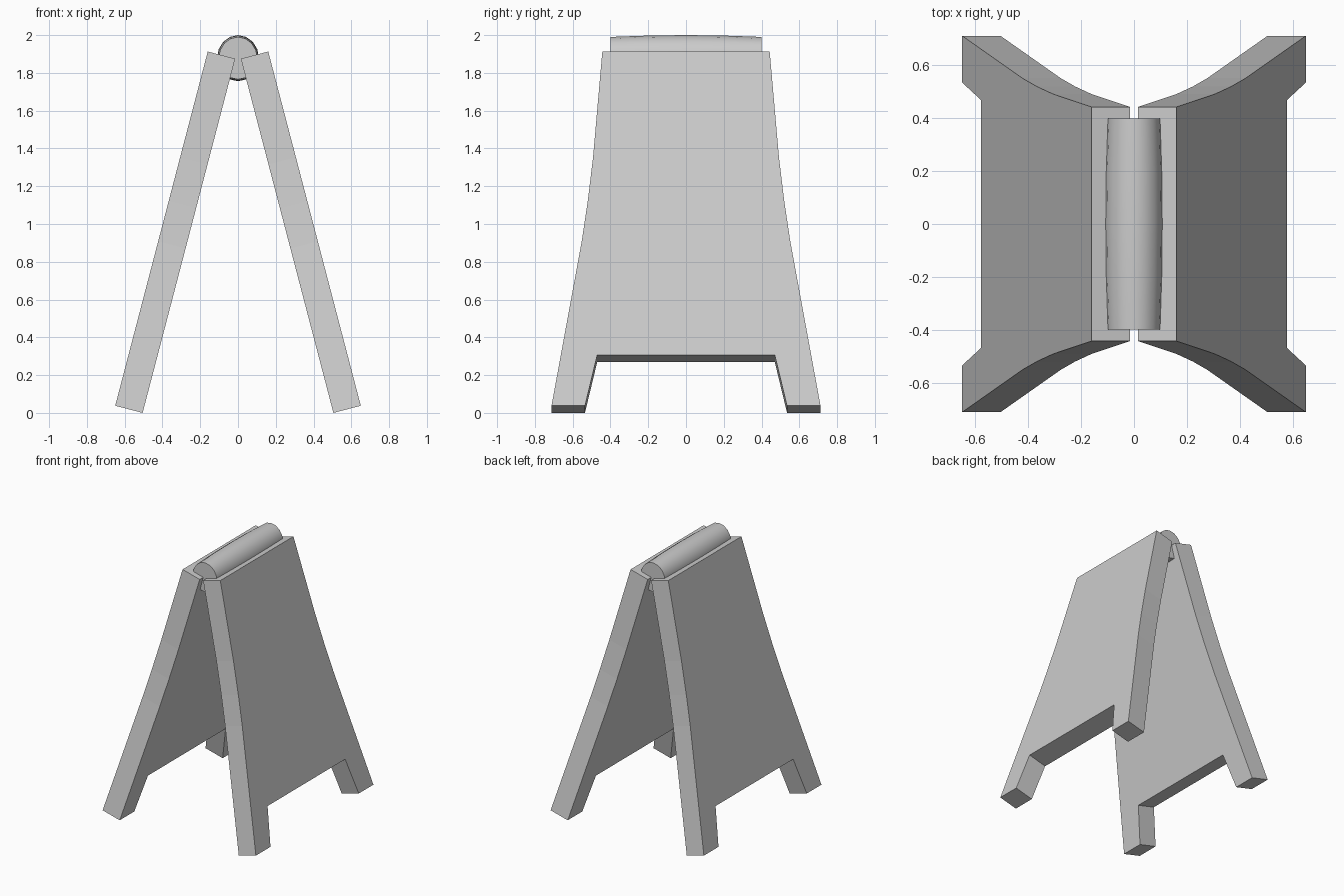
import bpy, bmesh, math
from mathutils import Matrix, Vector

if "Cube" in bpy.data.objects:
    bpy.data.objects.remove(bpy.data.objects["Cube"])


def finish(bm, name):
    bmesh.ops.recalc_face_normals(bm, faces=bm.faces)
    me = bpy.data.meshes.new(name)
    bm.to_mesh(me)
    bm.free()
    ob = bpy.data.objects.new(name, me)
    bpy.context.collection.objects.link(ob)
    return ob


# Leaning board: half outline (half width, distance up the slope), mirrored in y
half = [(0.47, 0.278), (0.535, 0), (0.712, 0), (0.552, 0.9),
        (0.52, 1.12), (0.492, 1.36), (0.443, 1.938)]
outline = half + [(-y, s) for y, s in reversed(half)]
tilt = math.atan2(0.49, 1.875)
up = Vector((-math.sin(tilt), 0, math.cos(tilt)))
out = Vector((math.cos(tilt), 0, math.sin(tilt)))


def board(name, side):
    bm = bmesh.new()
    verts = [bm.verts.new(Vector((0.505, y, 0)) + up * s) for y, s in outline]
    face = bm.faces.new(verts)
    ext = bmesh.ops.extrude_face_region(bm, geom=[face], use_keep_orig=True)
    moved = [g for g in ext["geom"] if isinstance(g, bmesh.types.BMVert)]
    bmesh.ops.translate(bm, verts=moved, vec=out * 0.15)
    bm.transform(Matrix.Diagonal((side, 1, 1, 1)))
    return finish(bm, name)


board("right_board", 1)
board("left_board", -1)

# Slightly barrel-shaped hinge roll across the top
SIDES, RINGS = 16, 5
bm = bmesh.new()
rings = []
for i in range(RINGS):
    t = 2 * i / (RINGS - 1) - 1
    r = 1 - 0.08 * t * t
    rings.append([bm.verts.new((0.111 * r * math.cos(a), 0.4 * t,
                                1.878 + 0.122 * r * math.sin(a)))
                  for a in (2 * math.pi * k / SIDES for k in range(SIDES))])
for a, b in zip(rings, rings[1:]):
    for k in range(SIDES):
        n = (k + 1) % SIDES
        bm.faces.new((a[k], a[n], b[n], b[k]))
bm.faces.new(rings[0])
bm.faces.new(rings[-1])
roll = finish(bm, "hinge_roll")
bpy.context.view_layer.objects.active = roll
roll.select_set(True)
bpy.ops.object.shade_smooth_by_angle(angle=math.radians(40))
